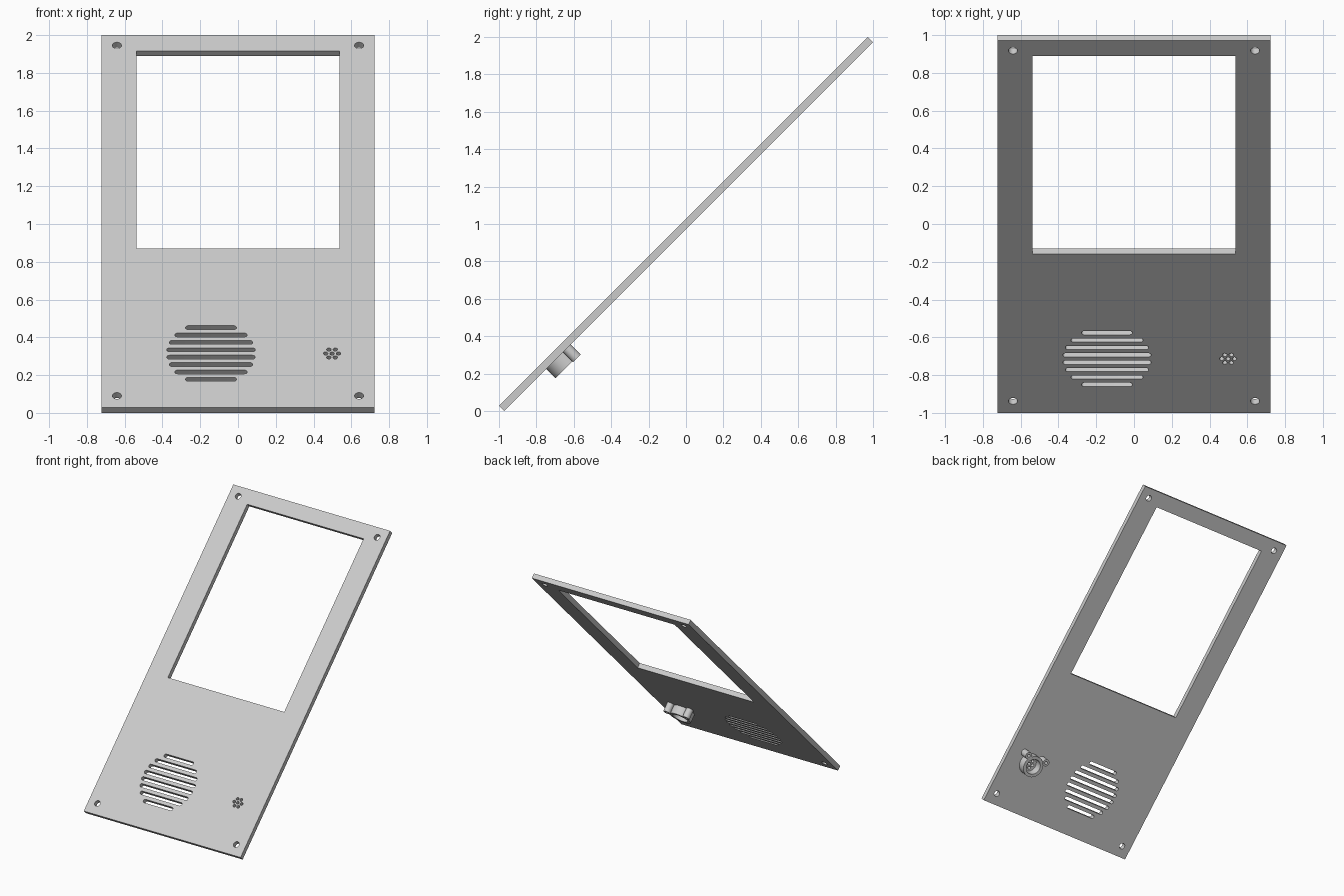
import bpy
from math import sin, cos, pi, sqrt, radians
from mathutils import Matrix

cube = bpy.data.objects.get("Cube")
if cube:
    bpy.data.objects.remove(cube, do_unlink=True)

grey = bpy.data.materials.new("light grey plastic")
grey.use_nodes = True
colour = (0.6, 0.6, 0.6, 1)
grey.diffuse_color = colour
grey.node_tree.nodes["Principled BSDF"].inputs["Base Color"].default_value = colour

# Panel frame: local y runs up the slope, local z is the panel normal
TILT = Matrix.Translation((0, 0, 1)) @ Matrix.Rotation(radians(45), 4, 'X')
THICK = 0.04


def rectangle(x, y0, y1):
    return [(-x, y0), (x, y0), (x, y1), (-x, y1)]


def slot(cx, cy, half, r, steps=24):
    """Rounded slot outline; half = 0 gives a circle."""
    pts = []
    for side in (1, -1):
        for i in range(steps // 2 + 1):
            if half == 0 and i == steps // 2:
                continue
            a = -pi / 2 + pi * i / (steps // 2)
            pts.append((cx + side * (half + r * cos(a)), cy + side * r * sin(a)))
    return pts


def circle(cx, cy, r, steps=24):
    return slot(cx, cy, 0, r, steps)


def extrude_outlines(name, outlines, z0, z1):
    """Fill the first outline, leave the others as holes, and extrude from z0 to z1."""
    curve = bpy.data.curves.new(name, 'CURVE')
    curve.dimensions = '2D'
    curve.fill_mode = 'BOTH'
    curve.extrude = (z1 - z0) / 2
    for pts in outlines:
        spline = curve.splines.new('POLY')
        spline.points.add(len(pts) - 1)
        for p, (x, y) in zip(spline.points, pts):
            p.co = (x, y, 0, 1)
        spline.use_cyclic_u = True
    obj = bpy.data.objects.new(name, curve)
    bpy.context.collection.objects.link(obj)
    obj.matrix_world = TILT @ Matrix.Translation((0, 0, (z0 + z1) / 2))
    bpy.ops.object.select_all(action='DESELECT')
    obj.select_set(True)
    bpy.context.view_layer.objects.active = obj
    bpy.ops.object.convert(target='MESH')
    obj = bpy.context.view_layer.objects.active
    # Weld caps to walls and make the normals consistent
    bpy.ops.object.mode_set(mode='EDIT')
    bpy.ops.mesh.select_all(action='SELECT')
    bpy.ops.mesh.remove_doubles(threshold=0.0001)
    bpy.ops.mesh.normals_make_consistent(inside=False)
    bpy.ops.object.mode_set(mode='OBJECT')
    obj.data.materials.clear()
    obj.data.materials.append(grey)
    bpy.ops.object.shade_smooth_by_angle(angle=radians(30))
    return obj


# Panel outline and screen window
outlines = [rectangle(0.7235, -1.394, 1.394), rectangle(0.537, -0.203, 1.276)]

# Corner screw holes
for x in (-0.641, 0.641):
    for y in (-1.306, 1.317):
        outlines.append(circle(x, y, 0.024))

# Speaker grille: slots clipped to a circle
GRILLE_X, LOW_Y, PITCH = -0.143, -0.989, 0.0553
for i in range(8):
    dy = (i - 3.5) * PITCH
    half = sqrt(0.236 ** 2 - dy ** 2)
    outlines.append(slot(GRILLE_X, LOW_Y + dy, half - 0.014, 0.014))

# Microphone holes: one in the middle and six around it
MIC_X = 0.498
outlines.append(circle(MIC_X, LOW_Y, 0.012, 16))
for i in range(6):
    a = i * pi / 3
    outlines.append(circle(MIC_X + 0.034 * cos(a), LOW_Y + 0.034 * sin(a), 0.012, 16))

extrude_outlines("front_panel", outlines, -THICK / 2, THICK / 2)

# Microphone holder on the back: a ring with two screw bosses
BACK = -THICK / 2
extrude_outlines("microphone_ring",
                 [circle(MIC_X, LOW_Y, 0.087, 48), circle(MIC_X, LOW_Y, 0.062, 48)],
                 -0.09, BACK)
for side, name in ((1, "left_screw_boss"), (-1, "right_screw_boss")):
    x, y = MIC_X + side * 0.088, LOW_Y + 0.068
    extrude_outlines(name, [circle(x, y, 0.029), circle(x, y, 0.012, 16)], -0.095, BACK)
